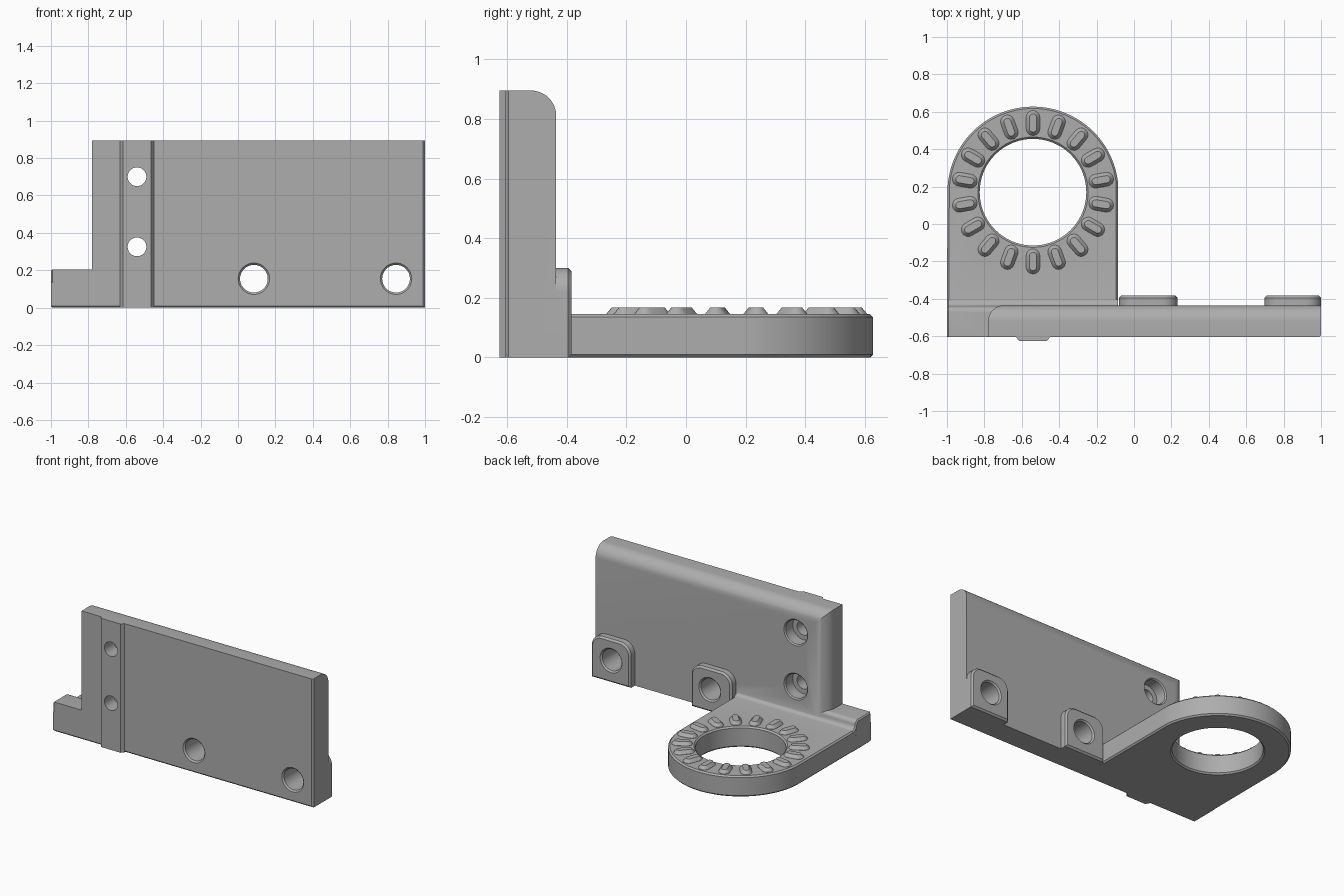
import bpy, bmesh, math
from mathutils import Matrix, Vector

if "Cube" in bpy.data.objects:
    bpy.data.objects.remove(bpy.data.objects["Cube"])

grey = bpy.data.materials.new("plain grey")
grey.use_nodes = True
GREY = (0.42, 0.42, 0.42, 1)
grey.diffuse_color = GREY
grey.node_tree.nodes["Principled BSDF"].inputs["Base Color"].default_value = GREY

AXES = {"x": lambda u, v, w: (w, u, v),
        "y": lambda u, v, w: (u, w, v),
        "z": lambda u, v, w: (u, v, w)}


def finish(name, bm):
    bmesh.ops.recalc_face_normals(bm, faces=bm.faces)
    mesh = bpy.data.meshes.new(name)
    bm.to_mesh(mesh)
    bm.free()
    mesh.materials.append(grey)
    ob = bpy.data.objects.new(name, mesh)
    bpy.context.collection.objects.link(ob)
    return ob


def loft(bm, rings):
    """Closed solid through a list of equal-length point rings."""
    vs = [[bm.verts.new(p) for p in ring] for ring in rings]
    n = len(vs[0])
    for a, b in zip(vs, vs[1:]):
        for i in range(n):
            bm.faces.new((a[i], a[(i + 1) % n], b[(i + 1) % n], b[i]))
    return [bm.faces.new(vs[0]), bm.faces.new(vs[-1])]


def prism(name, outline, axis, w0, w1, chamfer_ends=(), width=0.01):
    bm = bmesh.new()
    caps = loft(bm, [[AXES[axis](u, v, w) for u, v in outline] for w in (w0, w1)])
    edges = [e for i in chamfer_ends for e in caps[i].edges]
    if edges:
        bmesh.ops.recalc_face_normals(bm, faces=bm.faces)
        bmesh.ops.bevel(bm, geom=edges, offset=width, segments=1, affect="EDGES")
    return finish(name, bm)


def arc(cx, cy, r, a0, a1, n=8):
    return [(cx + r * math.cos(math.radians(a0 + (a1 - a0) * i / n)),
             cy + r * math.sin(math.radians(a0 + (a1 - a0) * i / n)))
            for i in range(n + 1)]


def cutter(profile, axis, cu, cv, n=48):
    """Turned cutter; profile is (radius, position along axis)."""
    bm = bmesh.new()
    loft(bm, [[AXES[axis](cu + r * math.cos(math.tau * i / n),
                          cv + r * math.sin(math.tau * i / n), w)
               for i in range(n)] for r, w in profile])
    ob = finish("hole_cutter", bm)
    ob.hide_render = True
    return ob


def combine(target, other, op):
    mod = target.modifiers.new(op, "BOOLEAN")
    mod.operation, mod.object, mod.solver = op, other, "EXACT"
    bpy.context.view_layer.objects.active = target
    bpy.ops.object.modifier_apply(modifier=mod.name)
    bpy.data.objects.remove(other)


FRONT, BACK, TOP = -0.605, -0.435, 0.895
RX, RY = -0.54, 0.17

# Upright plate with rounded top-back and side-back edges
bm = bmesh.new()
bmesh.ops.create_cube(bm, size=1)
for v in bm.verts:
    v.co = (1.0 if v.co.x > 0 else -0.78, BACK if v.co.y > 0 else FRONT,
            TOP if v.co.z > 0 else 0)


def edge_where(test):
    return [e for e in bm.edges if all(test(v.co) for v in e.verts)]


round_edges = edge_where(lambda c: c.y > -0.5 and c.z > 0.5) \
    + edge_where(lambda c: c.y > -0.5 and c.x < 0)
bmesh.ops.bevel(bm, geom=round_edges, offset=0.085, segments=10, profile=0.5, affect="EDGES")
small = edge_where(lambda c: c.y < -0.6 and c.z < 0.01) \
    + edge_where(lambda c: c.y < -0.6 and c.x > 0.9)
bmesh.ops.bevel(bm, geom=small, offset=0.01, segments=1, affect="EDGES")
bracket = finish("bracket", bm)

# Ring foot, its stepped root, front strip and bosses
foot_outline = [(-1, FRONT), (-0.085, FRONT)] + arc(RX, RY, 0.4575, 0, 180, 48)
foot_outline = [(max(-1, min(-0.085, x)), y) for x, y in foot_outline]
foot = prism("foot", foot_outline, "z", 0, 0.145, (0, 1))
root_profile = [(FRONT + 0.01, 0), (FRONT, 0.01), (FRONT, 0.205)] \
    + arc(-0.47, 0.175, 0.03, 90, 0, 5) + arc(-0.405, 0.18, 0.035, 180, 270, 5) \
    + [(-0.405, 0)]
root = prism("root", root_profile, "x", -1, -0.085, (0,), 0.008)
strip = prism("strip", [(-0.63, FRONT + 0.01), (-0.63, FRONT), (-0.615, -0.625),
                        (-0.465, -0.625), (-0.45, FRONT), (-0.45, FRONT + 0.01)],
              "z", 0, TOP)
bosses = []
for x0, x1 in ((-0.08, 0.232), (0.698, 1.0)):
    outline = [(x0, 0), (x1, 0)] + arc(x1 - 0.08, 0.22, 0.08, 0, 90) \
        + arc(x0 + 0.08, 0.22, 0.08, 90, 180)
    bosses.append(prism("boss", outline, "y", -0.5, -0.383, (1,), 0.012))
for part in [foot, root, strip] + bosses:
    combine(bracket, part, "UNION")

# Ring opening, chamfered mounting holes and counterbored screw holes
holes = [cutter([(0.305, -0.01), (0.285, 0.01), (0.285, 0.135), (0.305, 0.155)], "z", RX, RY, 72)]
for x in (0.085, 0.845):
    holes.append(cutter([(0.094, -0.615), (0.074, -0.595), (0.074, -0.393), (0.094, -0.373)],
                        "y", x, 0.155))
for z in (0.325, 0.70):
    holes.append(cutter([(0.05, -0.7), (0.05, -0.52), (0.083, -0.52), (0.083, -0.443),
                         (0.103, -0.423)], "y", RX, z))
for h in holes:
    combine(bracket, h, "DIFFERENCE")

# Radial grip bumps around the ring
bm = bmesh.new()


def stadium(half, r, z, m):
    pts = arc(half, 0, r, -90, 90) + arc(-half, 0, r, 90, 270)
    return [m @ Vector((x, y, z)) for x, y in pts]


for k in range(18):
    m = Matrix.Translation((RX, RY, 0)) @ Matrix.Rotation(math.radians(90 + 20 * k), 4, "Z") \
        @ Matrix.Translation((0.37, 0, 0))
    loft(bm, [stadium(0.03, 0.037, 0.135, m), stadium(0.03, 0.037, 0.146, m),
              stadium(0.03, 0.019, 0.168, m)])
bumps = finish("grip_bumps", bm)

for ob in (bracket, bumps):
    bpy.ops.object.select_all(action="DESELECT")
    ob.select_set(True)
    bpy.context.view_layer.objects.active = ob
    bpy.ops.object.shade_smooth_by_angle(angle=math.radians(30))
